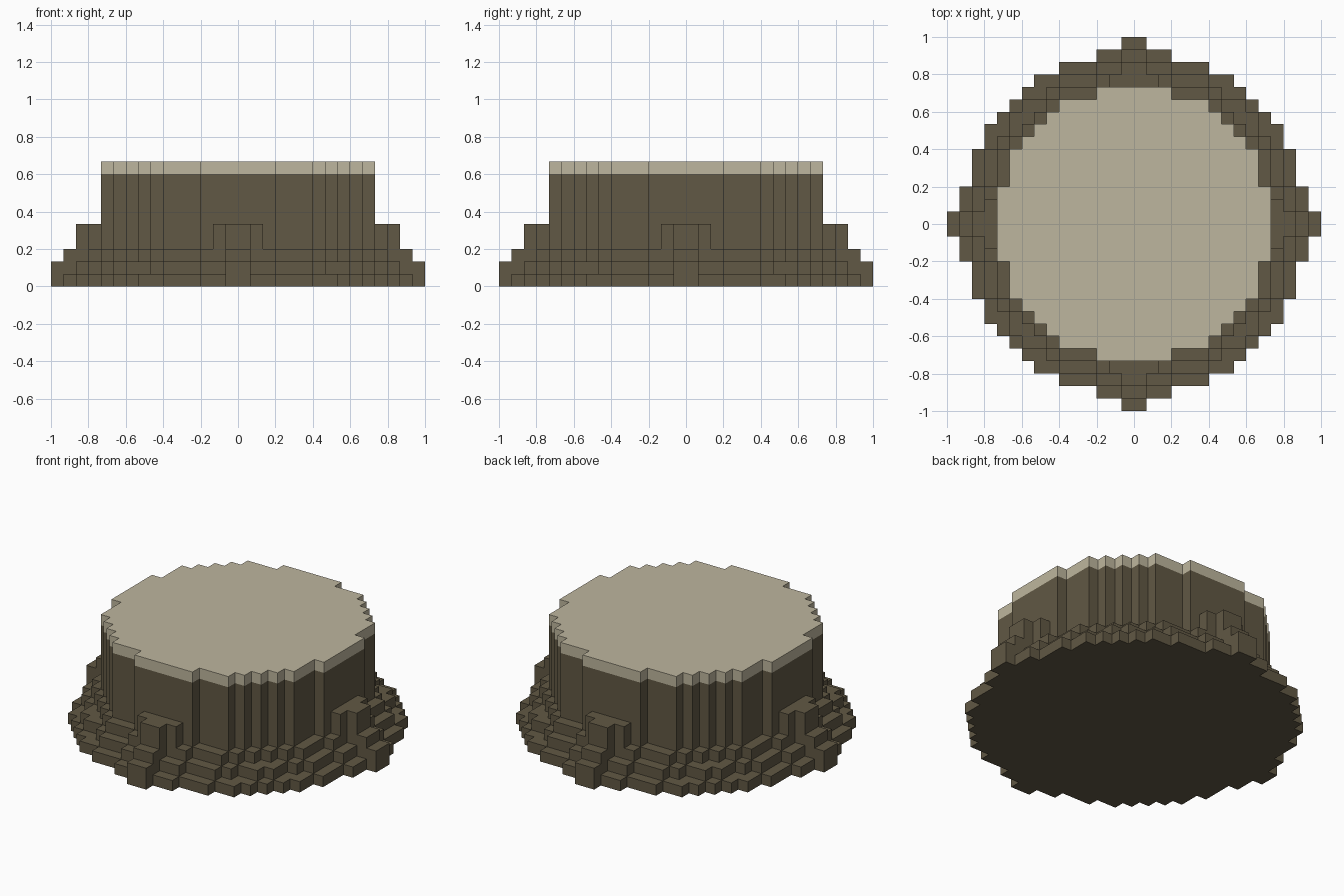
import bpy, bmesh

cube = bpy.data.objects.get("Cube")
if cube:
    bpy.data.objects.remove(cube, do_unlink=True)

U = 1 / 15  # edge of one block


def material(name, rgb):
    m = bpy.data.materials.new(name)
    m.use_nodes = True
    m.diffuse_color = (*rgb, 1)
    bsdf = next(n for n in m.node_tree.nodes if n.type == 'BSDF_PRINCIPLED')
    bsdf.inputs["Base Color"].default_value = (*rgb, 1)
    return m


BARK = material("dark bark brown", (0.120, 0.098, 0.058))
WOOD = material("pale cut wood", (0.515, 0.468, 0.342))


def turn(points, quarter):
    for _ in range(quarter):
        points = [(-y, x) for x, y in points]
    return points


def round_outline(octant):
    """Stepped disc outline from the outer corners (x, y) of one eighth."""
    corners = octant + [(y, x) for x, y in reversed(octant) if x != y]
    quadrant = [corners[0]]
    for (_, y0), (x1, y1) in zip(corners, corners[1:]):
        quadrant += [(x1, y0), (x1, y1)]
    return [p for q in range(4) for p in turn(quadrant, q)]


def prism(name, outlines, z0, z1, mat):
    """Extrude one or more outlines, in block units, from z0 to z1."""
    bm = bmesh.new()
    for outline in outlines:
        face = bm.faces.new([bm.verts.new((x * U, y * U, z0 * U)) for x, y in outline])
        ext = bmesh.ops.extrude_face_region(bm, geom=[face], use_keep_orig=True)
        top = [v for v in ext["geom"] if isinstance(v, bmesh.types.BMVert)]
        bmesh.ops.translate(bm, verts=top, vec=(0, 0, (z1 - z0) * U))
    bmesh.ops.recalc_face_normals(bm, faces=bm.faces)
    mesh = bpy.data.meshes.new(name)
    bm.to_mesh(mesh)
    bm.free()
    mesh.materials.append(mat)
    obj = bpy.data.objects.new(name, mesh)
    bpy.context.collection.objects.link(obj)
    return obj


# Flared base: three shrinking steps with root tips on the axes
prism("base_lower_step", [round_outline(
    [(15, 1), (14, 3), (13, 6), (12, 8), (11, 9), (10, 10)])], 0, 1, BARK)
prism("base_middle_step", [round_outline(
    [(15, 1), (13, 3), (12, 6), (11, 7), (10, 9)])], 1, 2, BARK)
prism("base_upper_step", [round_outline(
    [(14, 1), (12, 3), (11, 6), (10, 7), (9, 8)])], 2, 3, BARK)

# Trunk and cut top share one outline
trunk = round_outline([(11, 3), (10, 6), (9, 7), (8, 8)])
prism("trunk", [trunk], 3, 9, BARK)
prism("cut_top", [trunk], 9, 10, WOOD)

# Four root buttresses leaning on the trunk
root = [(11, -2), (12, -2), (12, -1), (13, -1), (13, 1), (12, 1), (12, 2), (11, 2)]
prism("root_buttresses", [turn(root, q) for q in range(4)], 3, 5, BARK)
